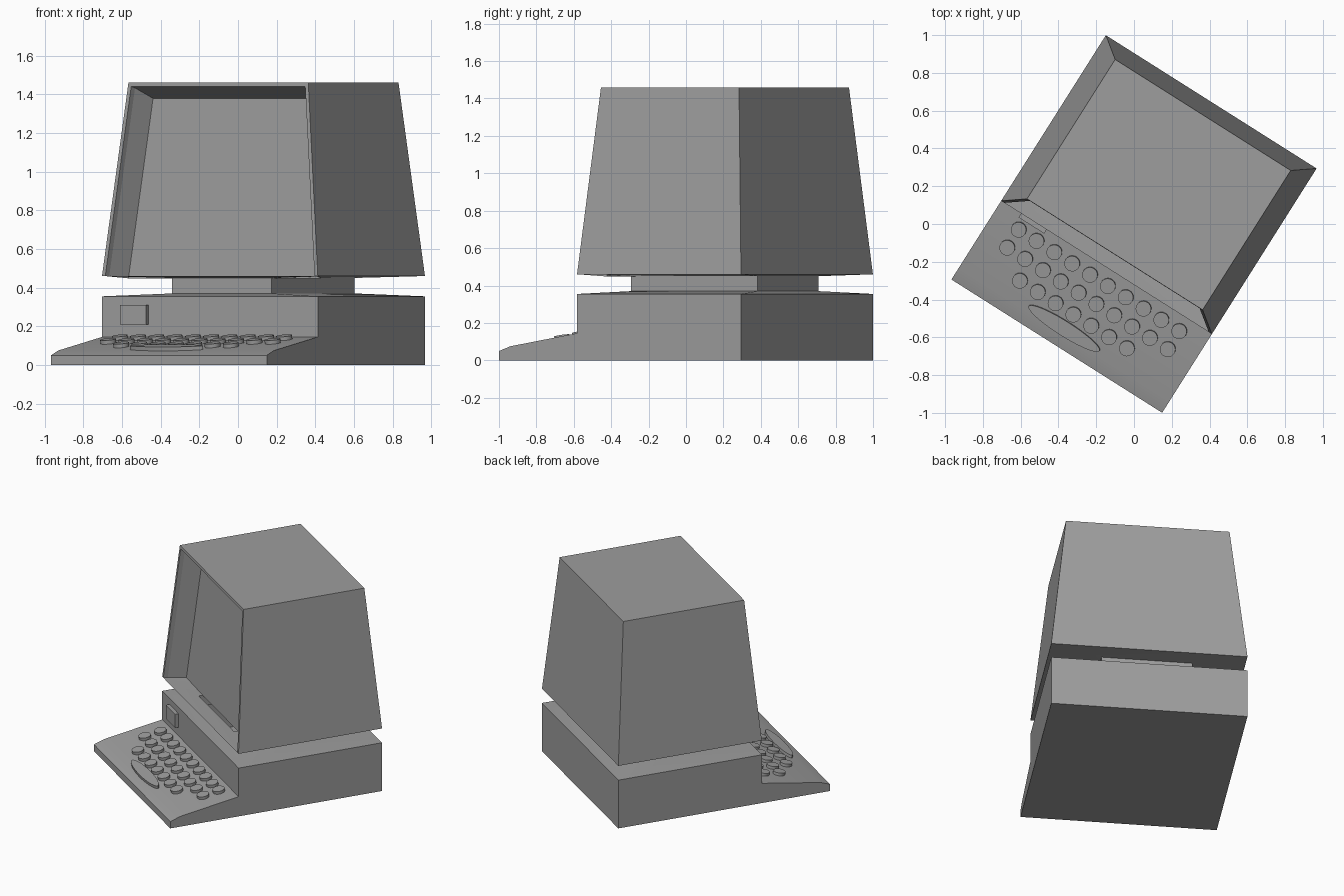
import bpy, bmesh, math
from mathutils import Matrix, Vector

cube = bpy.data.objects.get("Cube")
if cube:
    bpy.data.objects.remove(cube, do_unlink=True)

TURN = math.radians(-32.3)       # the whole machine stands turned
HALF_W = 0.66
FRONT, BACK = -0.272, 0.765      # depth range of the case

grey = bpy.data.materials.new("case_grey")
grey.use_nodes = True
colour = (0.34, 0.34, 0.34, 1)
grey.diffuse_color = colour
grey.node_tree.nodes["Principled BSDF"].inputs["Base Color"].default_value = colour


def finish(name, bm, smooth=True):
    """Turn a bmesh into a named, coloured and rotated object."""
    bmesh.ops.recalc_face_normals(bm, faces=bm.faces[:])
    mesh = bpy.data.meshes.new(name)
    bm.to_mesh(mesh)
    bm.free()
    mesh.materials.append(grey)
    obj = bpy.data.objects.new(name, mesh)
    bpy.context.collection.objects.link(obj)
    obj.rotation_euler.z = TURN
    if smooth:
        bpy.ops.object.select_all(action='DESELECT')
        obj.select_set(True)
        bpy.context.view_layer.objects.active = obj
        bpy.ops.object.shade_smooth_by_angle(angle=math.radians(30))
    return obj


def loft(bm, rings):
    """Join rectangular rings, each (half width, front, back, height)."""
    loops = []
    for w, f, b, z in rings:
        corners = ((-w, f), (w, f), (w, b), (-w, b))
        loops.append([bm.verts.new((x, y, z)) for x, y in corners])
    for low, high in zip(loops, loops[1:]):
        for i in range(4):
            j = (i + 1) % 4
            bm.faces.new((low[i], low[j], high[j], high[i]))
    return loops


# Base with sloping keyboard deck: side profile extruded across the width
profile = [(-0.765, 0), (-0.765, 0.05), (-0.695, 0.075), (FRONT, 0.145),
           (FRONT, 0.355), (BACK, 0.355), (BACK, 0)]
bm = bmesh.new()
side = bm.faces.new([bm.verts.new((-HALF_W, y, z)) for y, z in profile])
ext = bmesh.ops.extrude_face_region(bm, geom=[side])
bmesh.ops.translate(bm, vec=(2 * HALF_W, 0, 0),
                    verts=[g for g in ext["geom"] if isinstance(g, bmesh.types.BMVert)])
lid = [f for f in bm.faces if all(abs(v.co.z - 0.355) < 0.001 for v in f.verts)]
bmesh.ops.delete(bm, geom=lid, context='FACES_ONLY')
finish("base", bm)

# Neck with shallow flanges meeting the base and the monitor
bm = bmesh.new()
loft(bm, [(HALF_W, FRONT, BACK, 0.355), (0.305, -0.156, 0.646, 0.37),
          (0.305, -0.156, 0.646, 0.45), (HALF_W, FRONT, BACK, 0.46)])
finish("neck", bm)

# Tapered monitor housing with recessed screen
bm = bmesh.new()
loops = loft(bm, [(HALF_W, FRONT, BACK, 0.46), (0.55, -0.19, 0.683, 1.46)])
bm.faces.new(loops[1])
bmesh.ops.recalc_face_normals(bm, faces=bm.faces[:])
bm.normal_update()
screen = min(bm.faces, key=lambda f: f.calc_center_median().y)
for thickness, depth in ((0.02, 0), (0.005, -0.03), (0.045, -0.115)):
    bmesh.ops.inset_region(bm, faces=[screen], thickness=thickness,
                           depth=depth, use_even_offset=True)
finish("monitor", bm, smooth=False)

# Small drive button on the front of the base
bm = bmesh.new()
bmesh.ops.create_cube(bm, size=1, matrix=Matrix.Translation((-0.455, FRONT - 0.01, 0.26))
                      @ Matrix.Diagonal((0.16, 0.03, 0.1, 1)))
finish("drive_button", bm, smooth=False)

# Keys sitting on the sloping deck
slope = math.atan2(0.07, 0.423)


def add_key(bm, x, y, rx, ry, sides):
    z = 0.145 + (y - FRONT) * math.tan(slope)
    place = Matrix.Translation((x, y, z)) @ Matrix.Rotation(slope, 4, 'X')
    bmesh.ops.create_cone(bm, cap_ends=True, segments=sides, radius1=1, radius2=1,
                          depth=1, matrix=place @ Matrix.Diagonal((rx, ry, 0.04, 1)))


bm = bmesh.new()
for y, first, count in ((-0.35, -0.5, 10), (-0.463, -0.5, 10), (-0.575, -0.35, 7)):
    for i in range(count):
        add_key(bm, first + i * 0.1117, y, 0.041, 0.041, 24)
finish("keys", bm)

bm = bmesh.new()
add_key(bm, -0.017, -0.663, 0.222, 0.04, 40)
finish("space_bar", bm)
